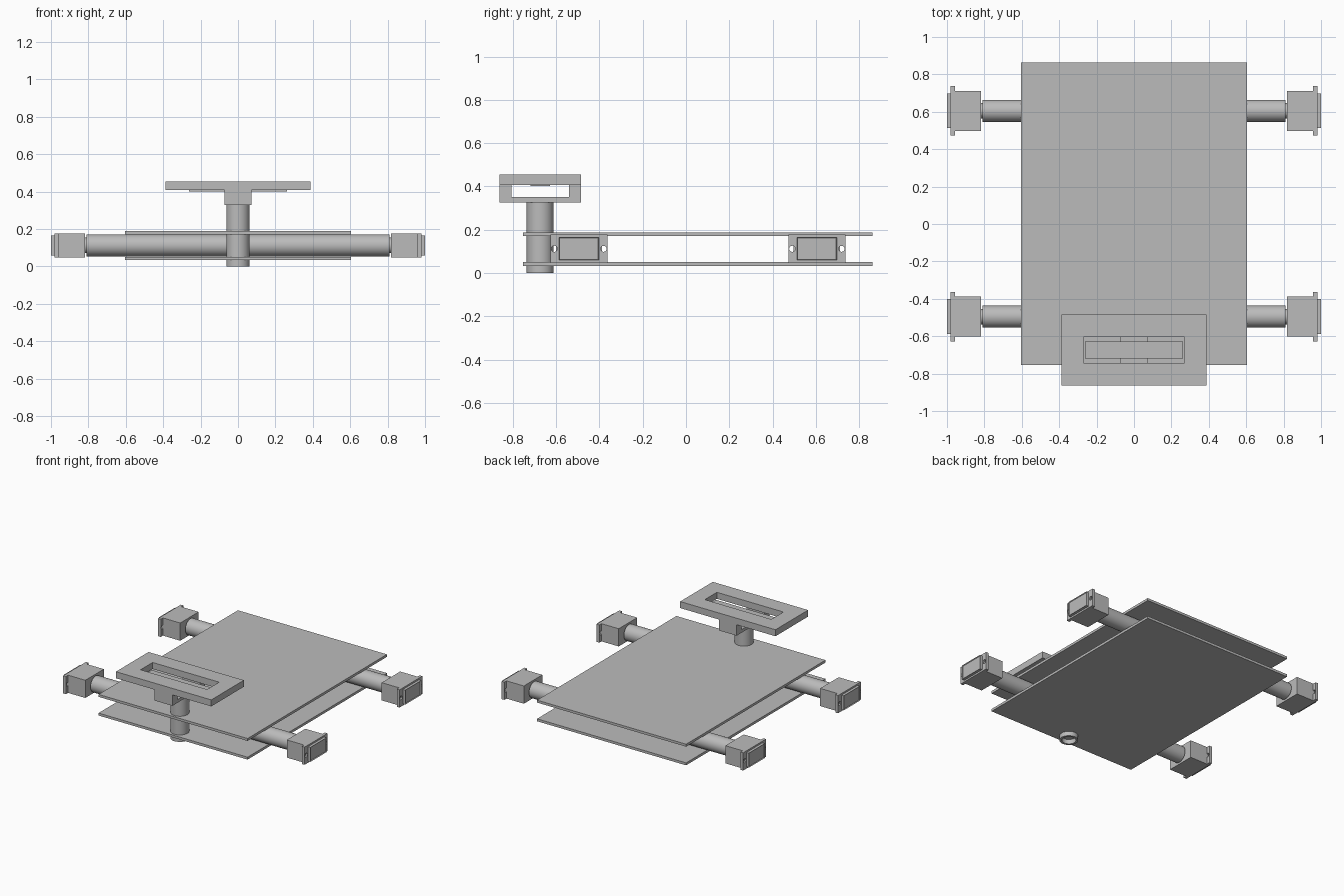
import bpy
import bmesh
from math import pi, cos, sin
from mathutils import Matrix, Vector

if "Cube" in bpy.data.objects:
    bpy.data.objects.remove(bpy.data.objects["Cube"], do_unlink=True)

grey = bpy.data.materials.new("plain grey")
grey.use_nodes = True
COLOUR = (0.5, 0.5, 0.5, 1)
grey.diffuse_color = COLOUR
grey.node_tree.nodes["Principled BSDF"].inputs["Base Color"].default_value = COLOUR


def finish(name, bm, smooth=False):
    bmesh.ops.recalc_face_normals(bm, faces=bm.faces)
    mesh = bpy.data.meshes.new(name)
    bm.to_mesh(mesh)
    bm.free()
    mesh.materials.append(grey)
    obj = bpy.data.objects.new(name, mesh)
    bpy.context.collection.objects.link(obj)
    if smooth:
        select(obj)
        bpy.ops.object.shade_smooth_by_angle(angle=pi / 6)
    return obj


def select(obj):
    bpy.ops.object.select_all(action="DESELECT")
    obj.select_set(True)
    bpy.context.view_layer.objects.active = obj


def box_mesh(x, y, z):
    """Box from (low, high) pairs."""
    bm = bmesh.new()
    bmesh.ops.create_cube(bm, size=1)
    for v in bm.verts:
        v.co = Vector([(lo + hi) / 2 + c * (hi - lo) for c, (lo, hi) in zip(v.co, (x, y, z))])
    return bm


def box(name, x, y, z):
    return finish(name, box_mesh(x, y, z))


def around(centre, half):
    return (centre - half, centre + half)


def pipe(name, centre, low, high, outer, inner, axis):
    """Hollow round pipe, or a solid rod when inner is zero."""
    bm = bmesh.new()
    sides = 48
    turn = Matrix.Rotation(pi / 2, 4, "Y") if axis == "X" else Matrix.Identity(4)
    place = Matrix.Translation(centre) @ turn
    profile = [(outer, low), (outer, high), (inner, high), (inner, low)]
    rings = [[bm.verts.new(place @ Vector((r * cos(2 * pi * i / sides), r * sin(2 * pi * i / sides), h)))
              for r, h in profile] for i in range(sides)]
    for i in range(sides):
        a, b = rings[i], rings[(i + 1) % sides]
        for j in range(4):
            k = (j + 1) % 4
            bm.faces.new((a[j], a[k], b[k], b[j]))
    if not inner:
        bmesh.ops.remove_doubles(bm, verts=bm.verts, dist=1e-5)
    return finish(name, bm, smooth=True)


def cut(obj, cutter):
    mod = obj.modifiers.new("cut", "BOOLEAN")
    mod.operation = "DIFFERENCE"
    mod.solver = "EXACT"
    mod.object = cutter
    select(obj)
    bpy.ops.object.modifier_apply(modifier=mod.name)
    bpy.data.objects.remove(cutter, do_unlink=True)


# Deck plates
for name, z in (("lower_plate", (0.033, 0.051)), ("upper_plate", (0.17, 0.188))):
    box(name, (-0.605, 0.605), (-0.753, 0.863), z)

# Axle tubes with a motor unit on each end
AXLE_Z = 0.112
for end, y in (("front", -0.495), ("back", 0.605)):
    pipe(end + "_axle_tube", (0, y, AXLE_Z), -0.81, 0.81, 0.059, 0.048, "X")
    for side, s in (("left", 1), ("right", -1)):
        label = end + "_" + side

        def span(a, b):
            return tuple(sorted((s * a, s * b)))

        pipe(label + "_motor_shaft", (0, y, AXLE_Z), *span(0.77, 0.825), 0.041, 0, "X")
        box(label + "_motor_body", span(0.818, 0.97), around(y, 0.107), around(AXLE_Z, 0.065))

        # Mounting flange with two screw holes
        flange = box(label + "_motor_flange", span(0.958, 0.98), around(y, 0.132), around(AXLE_Z, 0.065))
        for dy in (-0.114, 0.114):
            cut(flange, pipe("hole_cutter", (0, y + dy, AXLE_Z), *span(0.93, 1.02), 0.014, 0, "X"))

        # Outer cap with a shallow recessed face
        bm = box_mesh(span(0.975, 1.0), around(y, 0.093), around(AXLE_Z, 0.053))
        bm.normal_update()
        outer = [f for f in bm.faces if f.normal.x * s > 0.9]
        bmesh.ops.inset_region(bm, faces=outer, thickness=0.006, depth=0)
        bmesh.ops.translate(bm, verts=outer[0].verts, vec=(-0.006 * s, 0, 0))
        finish(label + "_motor_cap", bm)

# Hollow post
POST_Y = -0.674
pipe("post", (0, POST_Y, 0), 0, 0.328, 0.0625, 0.047, "Z")

# U-shaped bracket under the head
box("bracket_base", (-0.072, 0.072), around(POST_Y, 0.189), (0.327, 0.351))
for name, s in (("front", -1), ("back", 1)):
    box(name + "_bracket_arm", (-0.072, 0.072), around(POST_Y + s * 0.161, 0.028), (0.351, 0.407))

# Head plate with a long slot, and the bar sitting in it
head = box("head_plate", (-0.387, 0.387), around(POST_Y, 0.189), (0.407, 0.455))
cut(head, box("slot_cutter", (-0.27, 0.27), around(POST_Y, 0.07), (0.35, 0.5)))
box("slot_bar", (-0.261, 0.261), around(POST_Y, 0.045), (0.401, 0.412))
